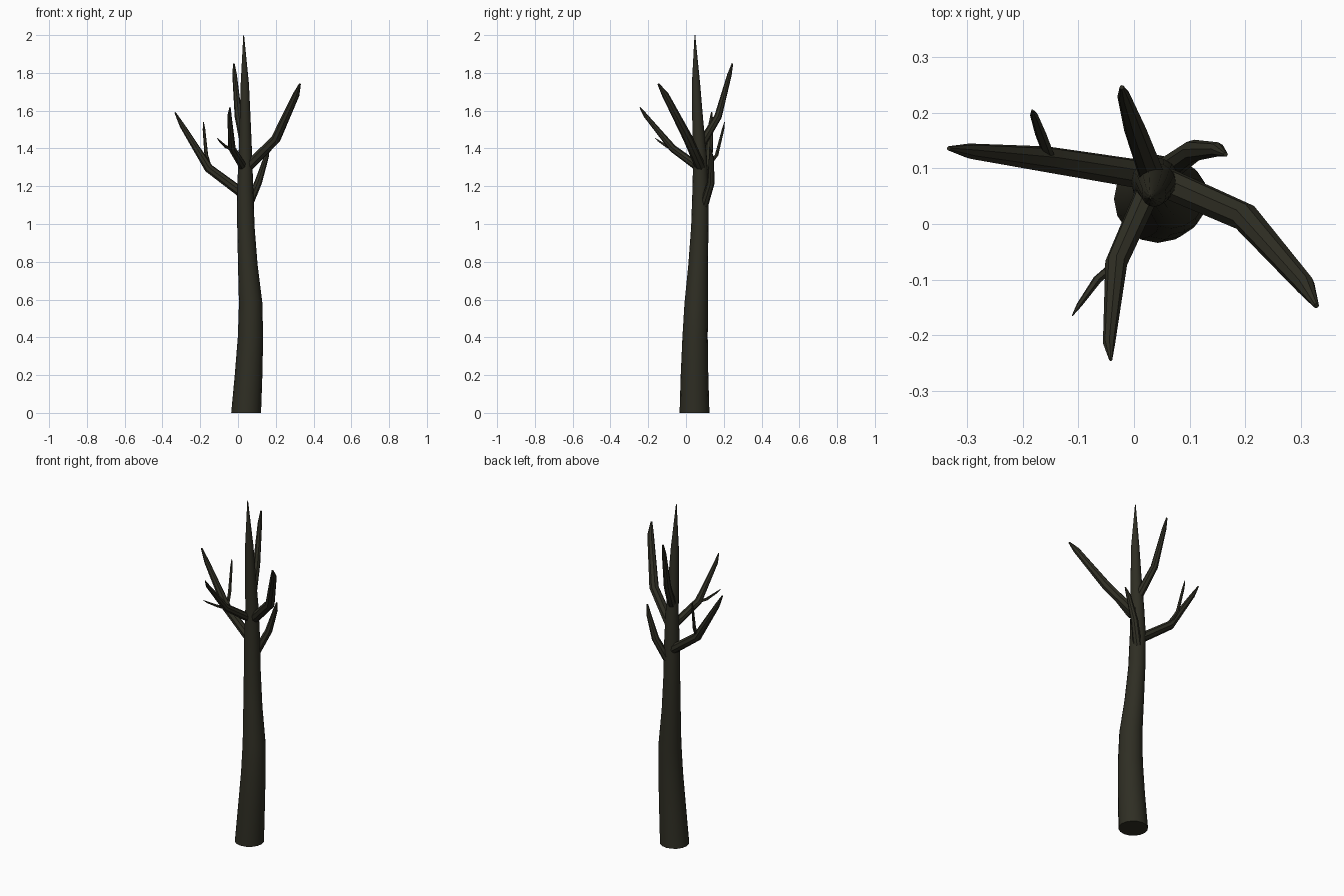
import bpy, bmesh, math
from mathutils import Vector

bark = bpy.data.materials.new("dark bark")
bark.diffuse_color = (0.028, 0.027, 0.017, 1)


def limb(name, path, sides):
    """Tapered tube through (x, y, z, radius) points; closed ends."""
    pts = [Vector(p[:3]) for p in path]
    bm = bmesh.new()
    rings = []
    side = Vector((1, 0, 0)) if abs((pts[1] - pts[0]).normalized().x) < 0.8 else Vector((0, 1, 0))
    for i, p in enumerate(pts):
        d = (pts[min(i + 1, len(pts) - 1)] - pts[max(i - 1, 0)]).normalized()
        if i == 0 and p.z == 0:
            d = Vector((0, 0, 1))          # flat base on the ground
        side = (side - d * side.dot(d)).normalized()
        up = d.cross(side)
        ring = []
        for k in range(sides):
            a = math.tau * k / sides
            ring.append(bm.verts.new(p + path[i][3] * (side * math.cos(a) + up * math.sin(a))))
        rings.append(ring)
    for r0, r1 in zip(rings, rings[1:]):
        for k in range(sides):
            j = (k + 1) % sides
            bm.faces.new((r0[k], r0[j], r1[j], r1[k]))
    bm.faces.new(rings[0][::-1])
    bm.faces.new(rings[-1])
    bmesh.ops.recalc_face_normals(bm, faces=bm.faces)
    me = bpy.data.meshes.new(name)
    bm.to_mesh(me)
    bm.free()
    me.materials.append(bark)
    ob = bpy.data.objects.new(name, me)
    bpy.context.collection.objects.link(ob)
    bpy.context.view_layer.objects.active = ob
    ob.select_set(True)
    bpy.ops.object.shade_smooth_by_angle(angle=math.radians(40))
    ob.select_set(False)


# Gently swaying trunk, running up to a pointed leader
limb("trunk", [(0.043, 0.045, 0, 0.079), (0.056, 0.045, 0.2, 0.073),
               (0.066, 0.048, 0.4, 0.067), (0.067, 0.054, 0.58, 0.062),
               (0.052, 0.064, 0.78, 0.052), (0.042, 0.073, 0.98, 0.046),
               (0.038, 0.077, 1.18, 0.043), (0.039, 0.074, 1.36, 0.036),
               (0.038, 0.062, 1.55, 0.029), (0.036, 0.053, 1.74, 0.022),
               (0.03, 0.047, 2.0, 0.002)], 16)

# Main branches: each kinks upward once, then tapers to a short tip
limb("left_branch", [(0.04, 0.085, 1.15, 0.027), (-0.155, 0.116, 1.295, 0.024),
                     (-0.295, 0.131, 1.52, 0.014), (-0.333, 0.136, 1.59, 0.004)], 8)
limb("right_branch", [(0.045, 0.08, 1.295, 0.028), (0.2, 0.012, 1.45, 0.026),
                      (0.308, -0.11, 1.685, 0.018), (0.328, -0.147, 1.742, 0.005)], 8)
limb("back_branch", [(0.035, 0.08, 1.42, 0.024), (0.002, 0.17, 1.57, 0.02),
                     (-0.018, 0.23, 1.79, 0.012), (-0.022, 0.246, 1.85, 0.004)], 8)
limb("front_branch", [(0.035, 0.08, 1.29, 0.023), (-0.032, -0.07, 1.4, 0.02),
                      (-0.045, -0.215, 1.575, 0.011), (-0.042, -0.244, 1.618, 0.003)], 8)
limb("back_right_branch", [(0.055, 0.095, 1.1, 0.023), (0.107, 0.132, 1.22, 0.02),
                           (0.15, 0.134, 1.355, 0.013), (0.165, 0.125, 1.405, 0.004)], 8)

# Twigs growing from the branches
limb("left_twig", [(-0.152, 0.12, 1.31, 0.01), (-0.168, 0.162, 1.365, 0.01),
                   (-0.18, 0.196, 1.5, 0.007), (-0.183, 0.204, 1.54, 0.002)], 6)
limb("front_twig", [(-0.03, -0.07, 1.395, 0.009), (-0.066, -0.1, 1.41, 0.008),
                    (-0.098, -0.145, 1.44, 0.005), (-0.111, -0.165, 1.456, 0.001)], 6)
